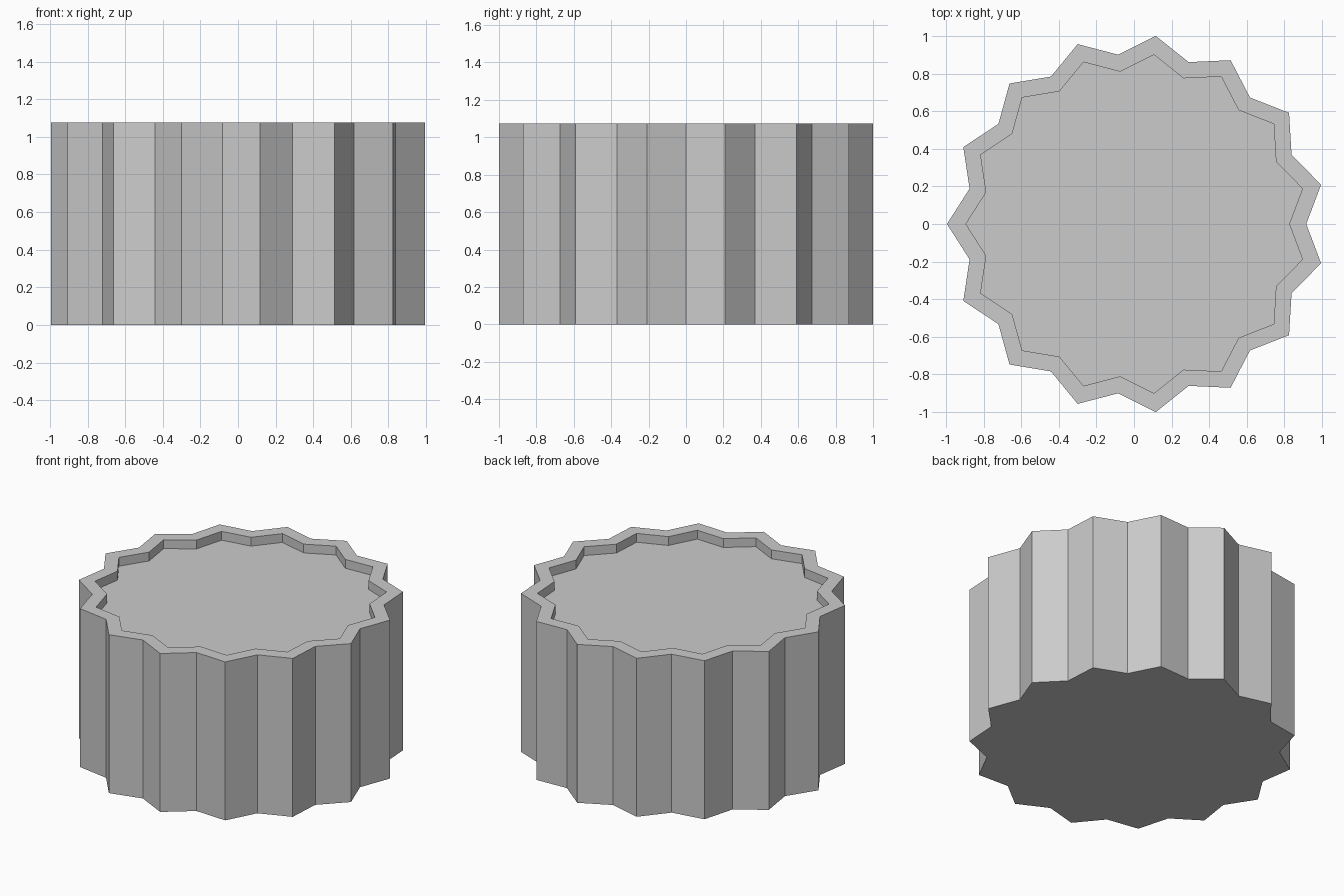
import bpy, bmesh
from math import sin, cos, pi

if "Cube" in bpy.data.objects:
    bpy.data.objects.remove(bpy.data.objects["Cube"])

POINTS = 15
TIP, VALLEY = 1.0055, 0.905
HEIGHT, RECESS = 1.075, 0.06
CENTRE_X = 0.011


def star_ring(bm, scale, z):
    """Closed loop of alternating tips and valleys, one tip facing -x."""
    ring = []
    for i in range(POINTS * 2):
        r = (VALLEY if i % 2 else TIP) * scale
        a = pi + i * pi / POINTS
        ring.append(bm.verts.new((CENTRE_X + r * cos(a), r * sin(a), z)))
    return ring


def bridge(bm, low, high):
    n = len(low)
    for i in range(n):
        j = (i + 1) % n
        bm.faces.new((low[i], low[j], high[j], high[i]))


# Fluted drum: outer wall, flat rim, recess wall and floor
bm = bmesh.new()
rings = [star_ring(bm, s, z) for s, z in (
    (1.0, 0.0), (1.0, HEIGHT), (0.9, HEIGHT), (0.9, HEIGHT - RECESS))]
for low, high in zip(rings, rings[1:]):
    bridge(bm, low, high)
bm.faces.new(rings[0][::-1])
bm.faces.new(rings[-1])
bmesh.ops.recalc_face_normals(bm, faces=bm.faces)

mesh = bpy.data.meshes.new("fluted_drum")
bm.to_mesh(mesh)
bm.free()
bpy.context.collection.objects.link(bpy.data.objects.new("fluted_drum", mesh))
